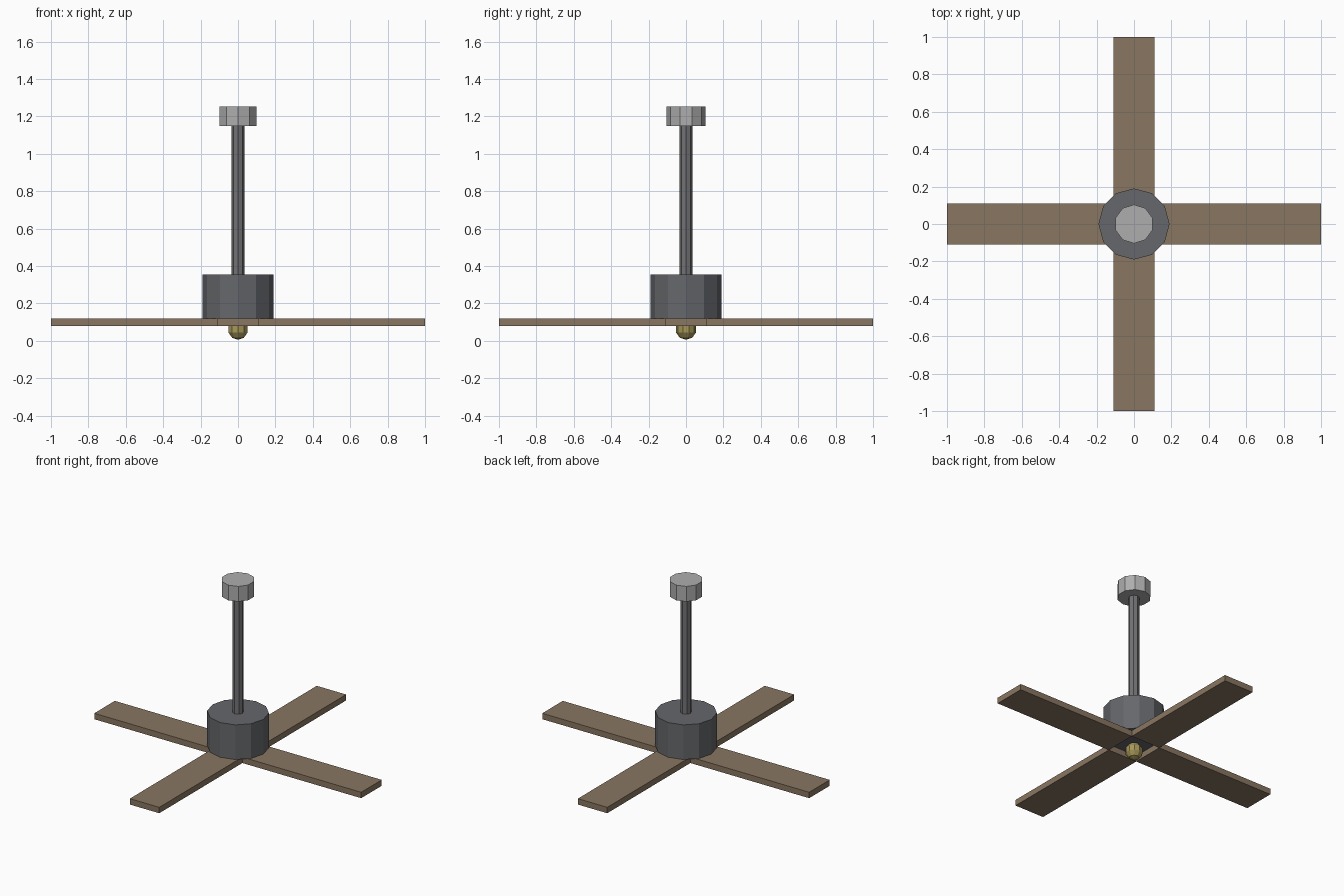
import bpy
from math import pi, cos, sin

if "Cube" in bpy.data.objects:
    bpy.data.objects.remove(bpy.data.objects["Cube"])


def paint(obj, name, color):
    mat = bpy.data.materials.get(name) or bpy.data.materials.new(name)
    mat.diffuse_color = color
    mat.use_nodes = True
    mat.node_tree.nodes["Principled BSDF"].inputs["Base Color"].default_value = mat.diffuse_color
    obj.data.materials.append(mat)


def cylinder(name, sides, radius, z0, z1, color):
    bpy.ops.mesh.primitive_cylinder_add(vertices=sides, radius=radius, depth=z1 - z0,
                                        location=(0, 0, (z0 + z1) / 2))
    obj = bpy.context.object
    obj.name = name
    paint(obj, name + "_grey", color)
    return obj


# Ceiling mount, hanging rod and motor housing
cylinder("ceiling_mount", 10, 0.104, 1.15, 1.253, (0.42, 0.42, 0.42, 1))
cylinder("down_rod", 8, 0.035, 0.35, 1.16, (0.17, 0.17, 0.18, 1))
cylinder("motor_housing", 12, 0.19, 0.12, 0.355, (0.13, 0.135, 0.145, 1))

# Four flat blades, meeting corner to corner around an open centre
INNER, OUTER, WIDTH = 0.11, 1.0, 0.22
for i in range(4):
    a = i * pi / 2
    r = (INNER + OUTER) / 2
    bpy.ops.mesh.primitive_cube_add(size=1, location=(r * cos(a), r * sin(a), 0.10),
                                    rotation=(0, 0, a))
    blade = bpy.context.object
    blade.name = f"blade_{i + 1}"
    blade.scale = (OUTER - INNER, WIDTH, 0.04)
    paint(blade, "wood", (0.25, 0.18, 0.12, 1))

# Faceted light bulb under the motor
bpy.ops.mesh.primitive_uv_sphere_add(segments=10, ring_count=5, radius=0.056,
                                     location=(0, 0, 0.062))
bulb = bpy.context.object
bulb.name = "light_bulb"
paint(bulb, "brass", (0.38, 0.31, 0.1, 1))
